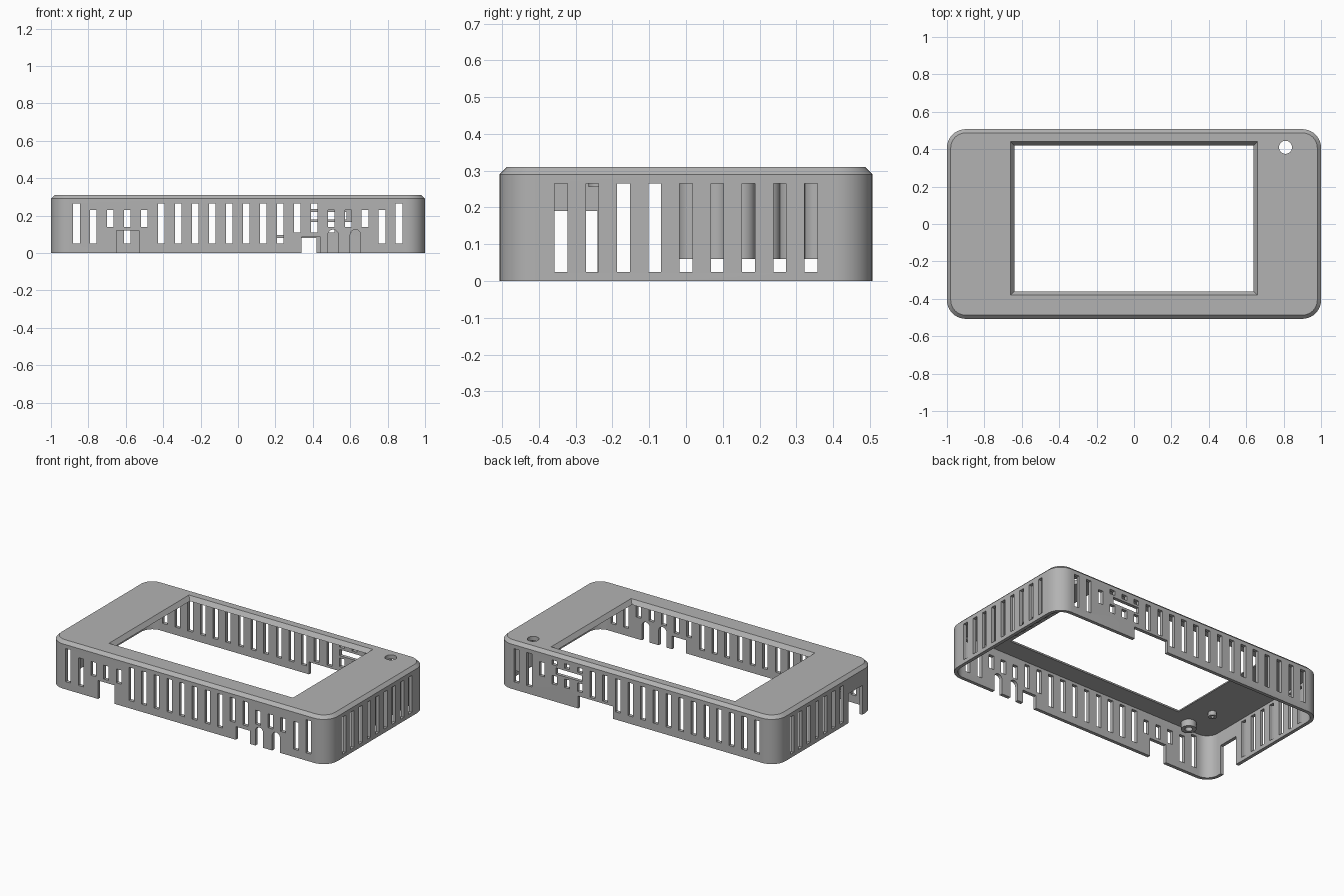
import bpy, bmesh, math
from mathutils import Vector

cube = bpy.data.objects.get("Cube")
if cube:
    bpy.data.objects.remove(cube, do_unlink=True)

HALF_X, HALF_Y, HEIGHT, WALL = 1.0, 0.507, 0.31, 0.022
CEILING = 0.283

grey = bpy.data.materials.new("matte grey")
grey.use_nodes = True
colour = (0.45, 0.45, 0.45, 1)
grey.diffuse_color = colour
grey.node_tree.nodes["Principled BSDF"].inputs["Base Color"].default_value = colour


def make_object(name, bm):
    bmesh.ops.recalc_face_normals(bm, faces=bm.faces)
    mesh = bpy.data.meshes.new(name)
    bm.to_mesh(mesh)
    bm.free()
    mesh.materials.append(grey)
    obj = bpy.data.objects.new(name, mesh)
    bpy.context.collection.objects.link(obj)
    return obj


def activate(obj):
    bpy.ops.object.select_all(action="DESELECT")
    obj.select_set(True)
    bpy.context.view_layer.objects.active = obj


def smooth(obj):
    activate(obj)
    bpy.ops.object.shade_smooth_by_angle(angle=math.radians(25))


def rounded_ring(bm, inset, z, radius=0.1, steps=10):
    """Rounded rectangle loop, inset from the outer footprint."""
    verts = []
    for q, (sx, sy) in enumerate([(1, 1), (-1, 1), (-1, -1), (1, -1)]):
        for i in range(steps + 1):
            a = math.pi / 2 * (q + i / steps)
            r = radius - inset
            verts.append(bm.verts.new((sx * (HALF_X - radius) + r * math.cos(a),
                                       sy * (HALF_Y - radius) + r * math.sin(a), z)))
    return verts


def bridge(bm, a, b):
    for i in range(len(a)):
        j = (i + 1) % len(a)
        bm.faces.new((a[i], a[j], b[j], b[i]))


def prism(bm, bottom, top):
    """Closed solid between two matching point loops."""
    a = [bm.verts.new(p) for p in bottom]
    b = [bm.verts.new(p) for p in top]
    bridge(bm, a, b)
    bm.faces.new(a)
    bm.faces.new(b)


def box(bm, x0, x1, y0, y1, z0, z1):
    loop = [(x0, y0), (x1, y0), (x1, y1), (x0, y1)]
    prism(bm, [(*p, z0) for p in loop], [(*p, z1) for p in loop])


def circle(x, y, r, z, n=24):
    return [(x + r * math.cos(math.tau * i / n), y + r * math.sin(math.tau * i / n), z)
            for i in range(n)]


def tube(name, x, y, outer, inner, z0, z1):
    bm = bmesh.new()
    rings = [[bm.verts.new(p) for p in circle(x, y, r, z)]
             for r, z in ((outer, z0), (outer, z1), (inner, z1), (inner, z0))]
    for i in range(4):
        bridge(bm, rings[i], rings[(i + 1) % 4])
    smooth(make_object(name, bm))


# Hollow case with a chamfered upper rim, open underneath
bm = bmesh.new()
rings = [rounded_ring(bm, i, z) for i, z in
         ((WALL, CEILING), (WALL, 0), (0, 0), (0, 0.29), (0.02, HEIGHT))]
for a, b in zip(rings, rings[1:]):
    bridge(bm, a, b)
bm.faces.new(rings[0])
bm.faces.new(rings[-1])
case = make_object("case_shell", bm)

# All openings are gathered in one cutter
cut = bmesh.new()


def wall_cut(side, c, w, z0, z1):
    """Opening centred at c in the front, back, left or right wall."""
    lo, hi = c - w / 2, c + w / 2
    if side in ("front", "back"):
        s = -1 if side == "front" else 1
        y = sorted((s * (HALF_Y - 0.06), s * (HALF_Y + 0.05)))
        box(cut, lo, hi, *y, z0, z1)
    else:
        s = 1 if side == "left" else -1
        x = sorted((s * (HALF_X - 0.06), s * (HALF_X + 0.05)))
        box(cut, *x, lo, hi, z0, z1)


# Ventilation slots along the front and back
for i in range(20):
    x = -0.864 + i * 0.0908
    z0, z1 = 0.05, 0.265
    if i in (2, 3, 4, 15, 16, 17):
        z0, z1 = 0.14, 0.23
    elif i in (1, 18):
        z1 = 0.23
    elif i in (13, 14):
        z0 = 0.11
    wall_cut("front", x, 0.036, z0, z1)

    z0, z1 = 0.05, 0.265
    if i in (12, 13):
        z0 = 0.095
    elif i in (14, 15, 16):
        z0, z1 = 0.11, 0.165
        wall_cut("back", x, 0.036, 0.235, 0.265)
    elif i == 17:
        z0, z1 = 0.14, 0.23
    wall_cut("back", x, 0.036, z0, z1)

# Ventilation slots along both ends
for i in range(9):
    y = -0.34 + i * 0.085
    wall_cut("left", y, 0.035, 0.025, 0.265)
    if i > 1:
        wall_cut("right", y, 0.035, 0.025, 0.265)

# Connector notches and the long card slot
wall_cut("front", -0.59, 0.12, -0.05, 0.12)
wall_cut("front", 0.39, 0.1, -0.05, 0.085)
wall_cut("back", 0.295, 0.25, -0.05, 0.08)
wall_cut("back", 0.485, 0.19, 0.18, 0.22)
wall_cut("right", -0.31, 0.14, -0.05, 0.19)

# Arched jack openings in the front
for x in (0.508, 0.628):
    r = 0.028
    arch = [(x - r, -0.05), (x + r, -0.05)]
    arch += [(x + r * math.cos(math.pi * k / 10), 0.097 + r * math.sin(math.pi * k / 10))
             for k in range(11)]
    prism(cut, [(px, -HALF_Y - 0.05, pz) for px, pz in arch],
          [(px, -HALF_Y + 0.06, pz) for px, pz in arch])

# Display window with sloping sides, and the round hole


def window_loop(grow, z):
    x, y0, y1 = 0.64 + grow, -0.36 - grow, 0.42 + grow
    return [(-x, y0, z), (x, y0, z), (x, y1, z), (-x, y1, z)]


prism(cut, window_loop(-0.015, CEILING - 0.02), window_loop(0.03, HEIGHT + 0.013))
prism(cut, circle(0.81, 0.41, 0.035, 0.2, 32), circle(0.81, 0.41, 0.035, 0.4, 32))

cutter = make_object("opening_cutter", cut)
cutter.hide_render = True
mod = case.modifiers.new("openings", "BOOLEAN")
mod.operation = "DIFFERENCE"
mod.solver = "EXACT"
mod.object = cutter
activate(case)
bpy.ops.object.modifier_apply(modifier=mod.name)
bpy.data.objects.remove(cutter, do_unlink=True)
smooth(case)

# Row of hollow posts behind the left end wall
for i in range(6):
    tube(f"holder_tube_{i + 1}", 0.94, 0.017 + i * 0.068, 0.036, 0.022, 0.06, CEILING)

# Mounting boss and peg under the top panel
tube("mounting_boss", -0.77, -0.42, 0.045, 0.022, 0.24, CEILING)
tube("locating_peg", -0.8, -0.24, 0.025, 0.01, 0.255, CEILING)
